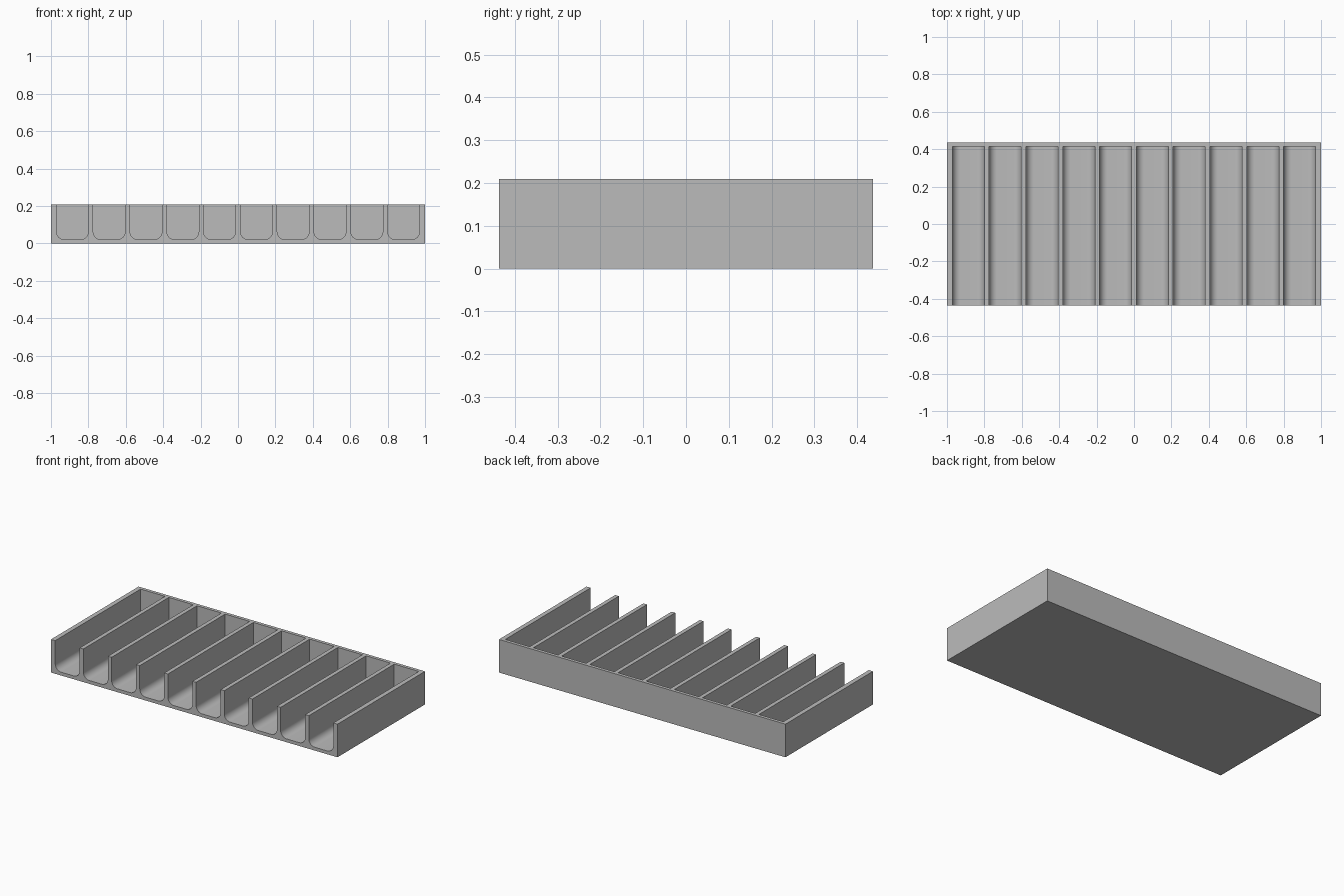
import bpy
import bmesh
from math import cos, sin, pi, radians

if "Cube" in bpy.data.objects:
    bpy.data.objects.remove(bpy.data.objects["Cube"], do_unlink=True)

# Overall sizes
LENGTH, DEPTH, HEIGHT = 2.0, 0.873, 0.209
SLOTS, SLOT_W, END_WALL = 10, 0.171, 0.029
FLOOR, BACK_WALL, RADIUS, STEPS = 0.021, 0.021, 0.042, 8
PITCH = (LENGTH - 2 * END_WALL - SLOT_W) / (SLOTS - 1)

grey = bpy.data.materials.new("plain grey")
grey.use_nodes = True
colour = (0.5, 0.5, 0.5, 1)
grey.diffuse_color = colour
grey.node_tree.nodes["Principled BSDF"].inputs["Base Color"].default_value = colour


def make_object(name, bm):
    bmesh.ops.recalc_face_normals(bm, faces=bm.faces)
    mesh = bpy.data.meshes.new(name)
    bm.to_mesh(mesh)
    bm.free()
    mesh.materials.append(grey)
    obj = bpy.data.objects.new(name, mesh)
    bpy.context.collection.objects.link(obj)
    return obj


def slot_profile(centre):
    """U shape with rounded lower corners, open above the tray."""
    half, top = SLOT_W / 2, HEIGHT + 0.1
    points = [(centre + half, top), (centre - half, top)]
    for side, start in ((-1, pi), (1, 1.5 * pi)):
        cx, cz = centre + side * (half - RADIUS), FLOOR + RADIUS
        for i in range(STEPS + 1):
            a = start + i / STEPS * pi / 2
            points.append((cx + RADIUS * cos(a), cz + RADIUS * sin(a)))
    return points


# Solid tray block
bm = bmesh.new()
bmesh.ops.create_cube(bm, size=1)
bmesh.ops.scale(bm, vec=(LENGTH, DEPTH, HEIGHT), verts=bm.verts)
bmesh.ops.translate(bm, vec=(0, 0, HEIGHT / 2), verts=bm.verts)
tray = make_object("slotted_tray", bm)

# Row of slot cutters, open at the front and stopping at the back wall
bm = bmesh.new()
front, back = -DEPTH / 2 - 0.1, DEPTH / 2 - BACK_WALL
for n in range(SLOTS):
    centre = (n - (SLOTS - 1) / 2) * PITCH
    face = bm.faces.new([bm.verts.new((x, front, z)) for x, z in slot_profile(centre)])
    moved = bmesh.ops.extrude_face_region(bm, geom=[face], use_keep_orig=True)["geom"]
    bmesh.ops.translate(bm, vec=(0, back - front, 0),
                        verts=[g for g in moved if isinstance(g, bmesh.types.BMVert)])
cutter = make_object("slot_cutter", bm)
cutter.hide_render = True

# Cut the slots
cut = tray.modifiers.new("slots", "BOOLEAN")
cut.operation = "DIFFERENCE"
cut.solver = "EXACT"
cut.object = cutter
bpy.ops.object.select_all(action="DESELECT")
tray.select_set(True)
bpy.context.view_layer.objects.active = tray
bpy.ops.object.modifier_apply(modifier=cut.name)
bpy.data.objects.remove(cutter, do_unlink=True)

# Smooth rounded corners, crisp edges and flat walls
bpy.ops.object.shade_smooth_by_angle(angle=radians(30))
weighted = tray.modifiers.new("flat walls", "WEIGHTED_NORMAL")
weighted.keep_sharp = True
